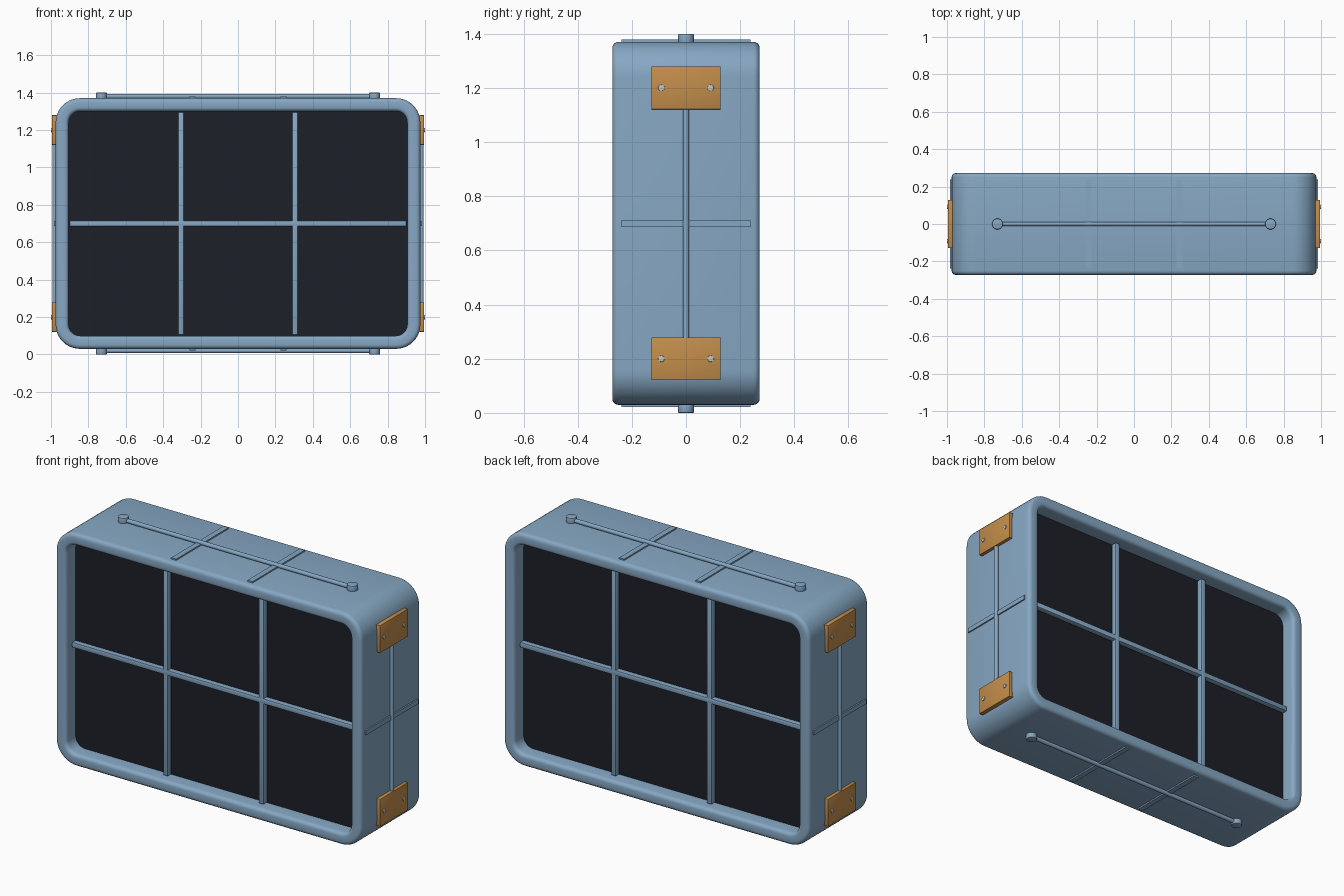
import bpy, bmesh
from math import pi, sin, cos, radians
from mathutils import Vector

if "Cube" in bpy.data.objects:
    bpy.data.objects.remove(bpy.data.objects["Cube"])


def material(name, rgb):
    m = bpy.data.materials.new(name)
    m.diffuse_color = (*rgb, 1)
    m.use_nodes = True
    m.node_tree.nodes["Principled BSDF"].inputs["Base Color"].default_value = m.diffuse_color
    return m


BLUE = material("blue_paint", (0.24, 0.39, 0.55))
DARK = material("dark_panel", (0.012, 0.014, 0.02))
BRASS = material("brass", (0.55, 0.27, 0.07))
STEEL = material("steel", (0.55, 0.57, 0.6))
HX, HZ, CZ, HY, R = 0.975, 0.67, 0.70, 0.272, 0.13


def finish(name, bm, mat, smooth=True):
    bmesh.ops.recalc_face_normals(bm, faces=bm.faces)
    me = bpy.data.meshes.new(name)
    bm.to_mesh(me)
    bm.free()
    ob = bpy.data.objects.new(name, me)
    bpy.context.collection.objects.link(ob)
    me.materials.append(mat)
    if smooth:
        bpy.ops.object.select_all(action='DESELECT')
        bpy.context.view_layer.objects.active = ob
        ob.select_set(True)
        bpy.ops.object.shade_smooth_by_angle(angle=radians(35))
    return ob


def ring(bm, inset, y, n=10):
    """Rounded rectangle loop, concentric with the outer case."""
    r, vs = R - inset, []
    for q, (sx, sz) in enumerate(((1, 1), (-1, 1), (-1, -1), (1, -1))):
        for i in range(n + 1):
            a = (q + i / n) * pi / 2
            vs.append(bm.verts.new((sx * (HX - R) + r * cos(a), y,
                                    CZ + sz * (HZ - R) + r * sin(a))))
    return vs


def box(name, center, size, mat, bevel=0.0):
    bm = bmesh.new()
    bmesh.ops.create_cube(bm, size=1)
    for v in bm.verts:
        v.co = Vector(a * b + c for a, b, c in zip(v.co, size, center))
    if bevel:
        bmesh.ops.bevel(bm, geom=bm.edges[:], offset=bevel, segments=2,
                        profile=0.5, affect='EDGES')
    return finish(name, bm, mat)


def rod(name, p, q, radius, mat, bevel=0.0, n=24):
    p, q = Vector(p), Vector(q)
    bm = bmesh.new()
    bmesh.ops.create_cone(bm, cap_ends=True, segments=n, radius1=radius,
                          radius2=radius, depth=(q - p).length)
    if bevel:
        caps = [e for e in bm.edges if abs(e.verts[0].co.z - e.verts[1].co.z) < 1e-6]
        bmesh.ops.bevel(bm, geom=caps, offset=bevel, segments=2, profile=0.5,
                        affect='EDGES')
    rot = (q - p).to_track_quat('Z', 'Y')
    for v in bm.verts:
        v.co = rot @ v.co + (p + q) / 2
    return finish(name, bm, mat)


# Case: rounded-rectangle loops swept along the lip profile, front to back
half = [(0.07, 0.18), (0.07, 0.25)]
half += [(0.05 + 0.02 * cos(a), 0.25 + 0.022 * sin(a))
         for a in (pi / 8, pi / 4, 3 * pi / 8, pi / 2)]
half += [(0.022 - 0.022 * sin(a), 0.25 + 0.022 * cos(a))
         for a in (0, pi / 8, pi / 4, 3 * pi / 8, pi / 2)]
profile = [(i, -y) for i, y in half] + [(i, y) for i, y in reversed(half)]
bm = bmesh.new()
loops = [ring(bm, i, y) for i, y in profile]
for a, b in zip(loops, loops[1:] + loops[:1]):
    for k in range(len(a)):
        j = (k + 1) % len(a)
        bm.faces.new((a[k], a[j], b[j], b[k]))
finish("case", bm, BLUE)

# Dark panel slab filling the opening
bm = bmesh.new()
a, b = ring(bm, 0.068, -0.185), ring(bm, 0.068, 0.185)
bm.faces.new(a)
bm.faces.new(b)
for k in range(len(a)):
    j = (k + 1) % len(a)
    bm.faces.new((a[k], a[j], b[j], b[k]))
finish("dark_panel", bm, DARK)

# Glazing bars on front and back
for s, side in ((-1, "front"), (1, "back")):
    y = s * 0.209
    box(side + "_bar_horizontal", (0, y, CZ), (1.80, 0.034, 0.03), BLUE, 0.004)
    for x in (-0.305, 0.305):
        box(side + "_bar_vertical", (x, y, CZ), (0.03, 0.034, 1.19), BLUE, 0.004)

# Top and bottom: ribs, rail and end knobs
for s, side in ((1, "top"), (-1, "bottom")):
    def z(h):
        return CZ + s * (HZ + h)
    for x in (-0.243, 0.243):
        box(side + "_rib", (x, 0, z(0)), (0.032, 0.476, 0.016), BLUE)
    rod(side + "_rail", (-0.73, 0, z(0.01)), (0.73, 0, z(0.01)), 0.012, BLUE)
    for x in (-0.73, 0.73):
        rod(side + "_knob", (x, 0, z(-0.01)), (x, 0, z(0.03)), 0.029, BLUE, 0.003)

# Sides: rib, rail, brass plates and screws
for s, side in ((1, "right"), (-1, "left")):
    box(side + "_rib", (s * HX, 0, CZ), (0.016, 0.476, 0.026), BLUE)
    rod(side + "_rail", (s * 0.981, 0, 0.2), (s * 0.981, 0, 1.2), 0.012, BLUE)
    for zc in (0.2, 1.2):
        box(side + "_plate", (s * 0.982, 0, zc), (0.026, 0.256, 0.158), BRASS, 0.002)
        for y in (-0.091, 0.091):
            rod(side + "_screw", (s * 0.985, y, zc), (s * 1.0, y, zc), 0.012,
                STEEL, 0.002, 16)
